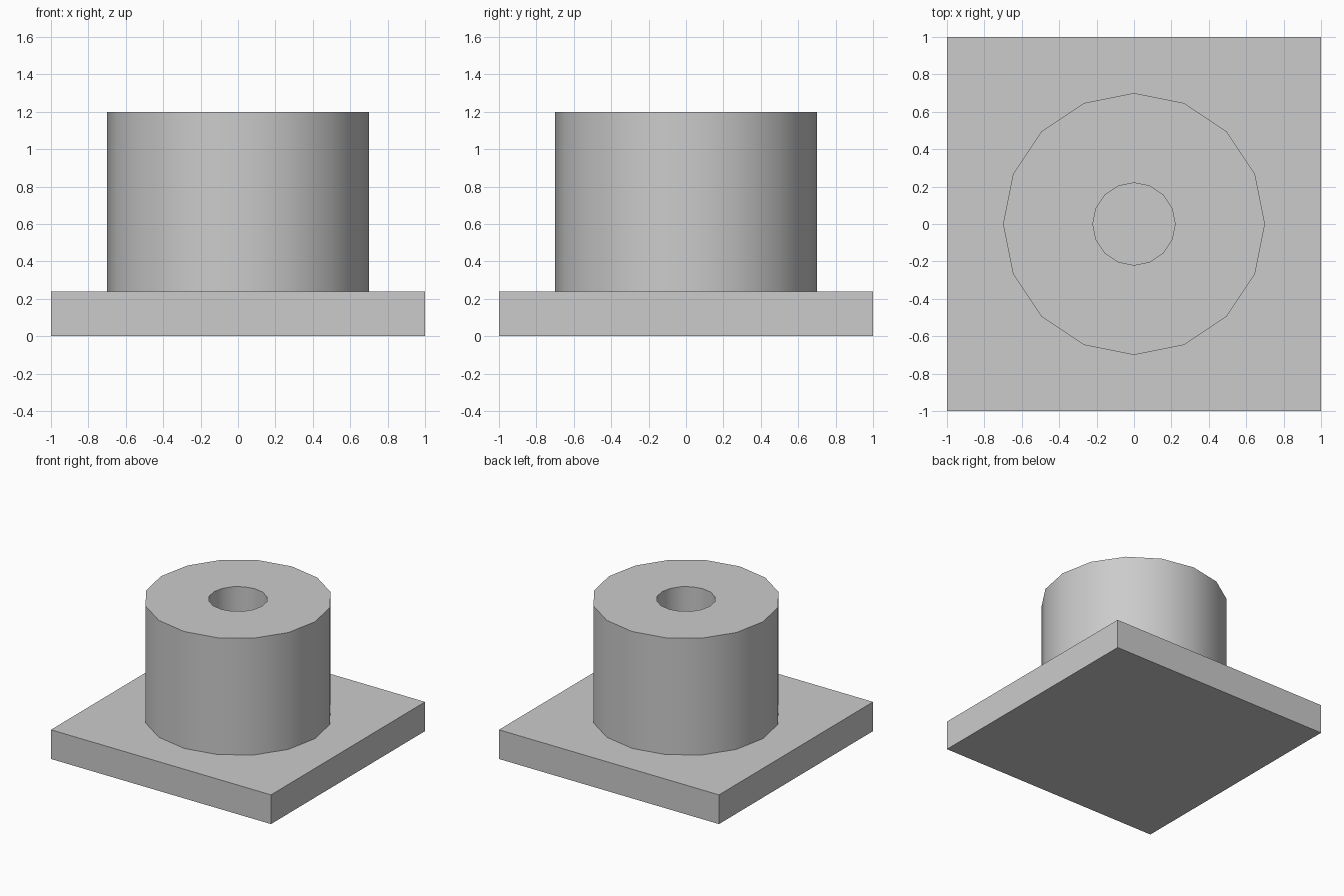
import bpy, bmesh, math
from mathutils import Matrix, Vector

cube = bpy.data.objects.get("Cube")
if cube:
    bpy.data.objects.remove(cube, do_unlink=True)

PLATE_TOP = 0.24
POST_TOP = 1.2
SIDES = 16

# Single plain grey
grey = bpy.data.materials.new("plain grey")
grey.use_nodes = True
colour = (0.6, 0.6, 0.6, 1)
grey.diffuse_color = colour
grey.node_tree.nodes["Principled BSDF"].inputs["Base Color"].default_value = colour


def add_part(name, bm):
    bmesh.ops.recalc_face_normals(bm, faces=bm.faces)
    mesh = bpy.data.meshes.new(name)
    bm.to_mesh(mesh)
    bm.free()
    mesh.materials.append(grey)
    obj = bpy.data.objects.new(name, mesh)
    bpy.context.collection.objects.link(obj)
    return obj


# Square base plate
bm = bmesh.new()
bmesh.ops.create_cube(bm, size=1)
bmesh.ops.scale(bm, vec=(2, 2, PLATE_TOP), verts=bm.verts)
bmesh.ops.translate(bm, vec=(0, 0, PLATE_TOP / 2), verts=bm.verts)
add_part("base_plate", bm)

# Hollow post: spin an open outline of outer wall, rim and bore
bm = bmesh.new()
outline = [(0.7, PLATE_TOP), (0.7, POST_TOP), (0.22, POST_TOP), (0.22, PLATE_TOP)]
verts = [bm.verts.new((r, 0, z)) for r, z in outline]
edges = [bm.edges.new(pair) for pair in zip(verts, verts[1:])]
bmesh.ops.spin(bm, geom=verts + edges, cent=(0, 0, 0), axis=(0, 0, 1),
               angle=math.tau, steps=SIDES, use_merge=True)
bmesh.ops.remove_doubles(bm, verts=bm.verts, dist=0.0001)
post = add_part("hollow_post", bm)

# Smooth walls with sharp rims
bpy.ops.object.select_all(action="DESELECT")
post.select_set(True)
bpy.context.view_layer.objects.active = post
bpy.ops.object.shade_smooth_by_angle(angle=math.radians(40))
